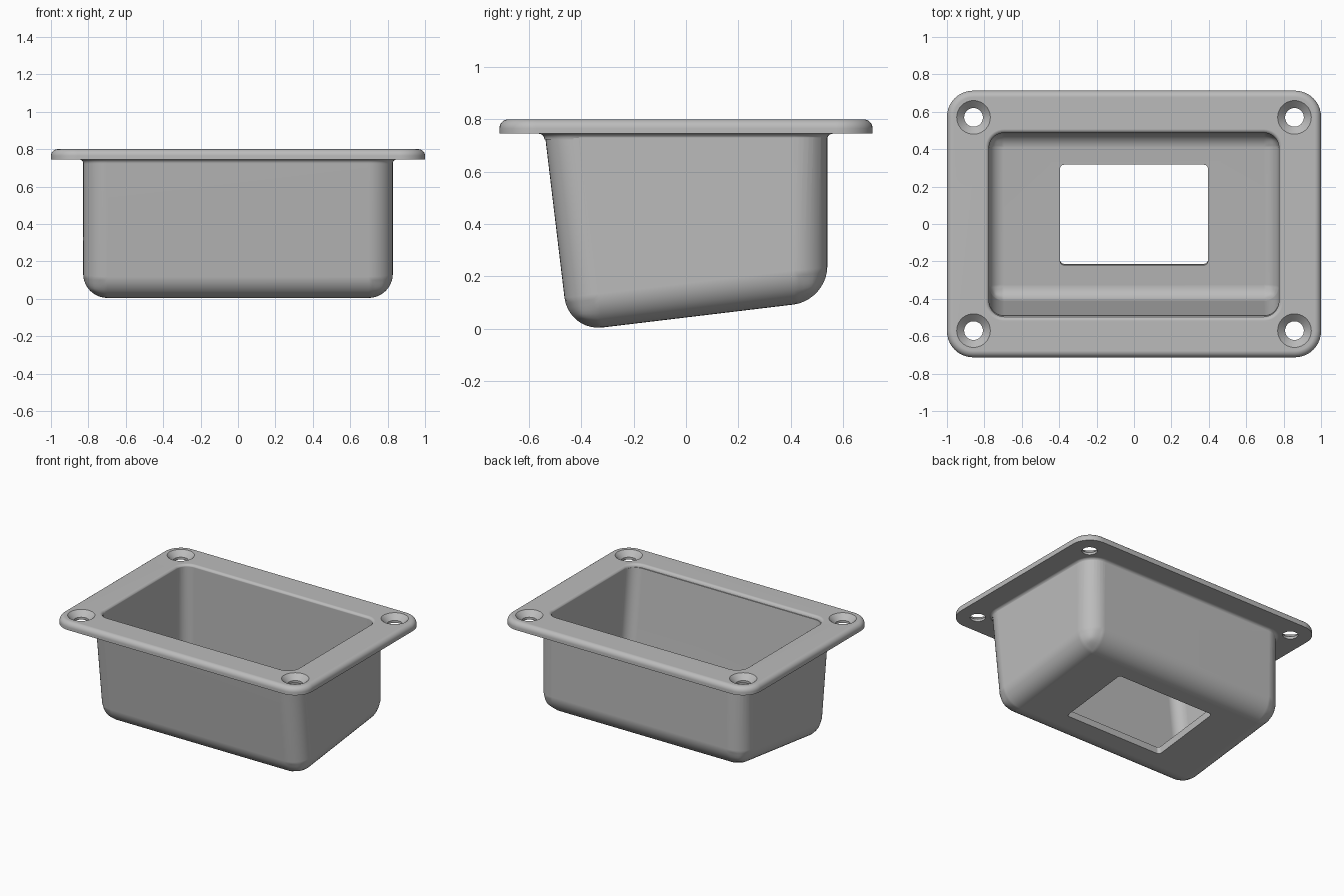
import bpy
import bmesh
import math
from mathutils import Vector

cube = bpy.data.objects.get("Cube")
if cube:
    bpy.data.objects.remove(cube, do_unlink=True)

gray = bpy.data.materials.new("plain gray")
gray.use_nodes = True
color = (0.5, 0.5, 0.5, 1)
gray.diffuse_color = color
gray.node_tree.nodes["Principled BSDF"].inputs["Base Color"].default_value = color


def finish(name, bm):
    bmesh.ops.recalc_face_normals(bm, faces=bm.faces)
    mesh = bpy.data.meshes.new(name)
    bm.to_mesh(mesh)
    bm.free()
    mesh.materials.append(gray)
    obj = bpy.data.objects.new(name, mesh)
    bpy.context.collection.objects.link(obj)
    return obj


def loft(name, half_x, half_y, radius, levels, segments=10):
    """Rounded rectangle stacked through (z, outward offset) levels."""
    bm = bmesh.new()
    rings = []
    for z, grow in levels:
        ring = []
        for i, (sx, sy) in enumerate([(1, 1), (-1, 1), (-1, -1), (1, -1)]):
            for k in range(segments + 1):
                a = (i + k / segments) * math.pi / 2
                r = radius + grow
                ring.append(bm.verts.new((sx * (half_x - radius) + r * math.cos(a),
                                          sy * (half_y - radius) + r * math.sin(a), z)))
        rings.append(ring)
    for low, high in zip(rings, rings[1:]):
        for i in range(len(low)):
            j = (i + 1) % len(low)
            bm.faces.new((low[i], low[j], high[j], high[i]))
    bm.faces.new(rings[0])
    bm.faces.new(rings[-1])
    return finish(name, bm)


TILT = 0.12


def tub(name, wall, top, radius):
    """Box with leaning front and tilted floor, inset by wall, rounded except at the top."""
    x = 0.828 - wall
    back = 0.54 - wall
    floor = 0.043 + wall

    def front(z):
        return -0.45 + wall - TILT * z

    front_z = (floor + TILT * (wall - 0.45)) / (1 + TILT * TILT)
    profile = [(front(top), top), (front(front_z), front_z),
               (back, floor + TILT * back), (back, top)]
    bm = bmesh.new()
    sides = [[bm.verts.new((s * x, y, z)) for y, z in profile] for s in (-1, 1)]
    for side in sides:
        bm.faces.new(side)
    for i in range(4):
        j = (i + 1) % 4
        bm.faces.new((sides[0][i], sides[0][j], sides[1][j], sides[1][i]))
    edges = [e for e in bm.edges if min(v.co.z for v in e.verts) < top - 0.01]
    bmesh.ops.bevel(bm, geom=edges, offset=radius, offset_type='OFFSET',
                    segments=10, profile=0.5, affect='EDGES', clamp_overlap=True)
    return finish(name, bm)


def combine(target, tool, operation):
    mod = target.modifiers.new("combine", 'BOOLEAN')
    mod.operation = operation
    mod.solver = 'EXACT'
    mod.object = tool
    bpy.context.view_layer.objects.active = target
    bpy.ops.object.modifier_apply(modifier=mod.name)
    bpy.data.objects.remove(tool, do_unlink=True)


# Flange with a rounded upper edge
quarter = [math.pi / 2 * k / 6 for k in range(7)]
R = 0.035
box = loft("recessed_mounting_box", 1, 0.713, 0.14,
           [(0.745, 0)] + [(0.8 - R + R * math.sin(a), R * math.cos(a) - R) for a in quarter])

# Tub and the fillet joining it to the flange
combine(box, tub("tub", 0, 0.775, 0.13), 'UNION')
F = 0.022
fillet = loft("flange_fillet", 0.827, 0.54, 0.13,
              [(0.745 - F + F * math.sin(a), F - F * math.cos(a)) for a in quarter]
              + [(0.77, F)])
fillet.location.y = -0.001
combine(box, fillet, 'UNION')

# Cavity and its softened rim
combine(box, tub("cavity", 0.053, 0.9, 0.08), 'DIFFERENCE')
rim = loft("rim_cutter", 0.774, 0.491, 0.08,
           [(0.8 - F + F * math.sin(a), F - F * math.cos(a)) for a in quarter]
           + [(0.85, F)])
rim.location.y = -0.005
combine(box, rim, 'DIFFERENCE')

# Rectangular window square to the tilted floor
window = loft("window_cutter", 0.395, 0.27, 0.02, [(-0.1, 0), (0.15, 0)], 5)
window.location = Vector((0, 0.055, 0.05))
window.rotation_euler.x = math.atan(TILT)
bpy.context.view_layer.update()
combine(box, window, 'DIFFERENCE')

# Countersunk screw holes in the corners
for sx in (-1, 1):
    for sy in (-1, 1):
        hole = loft("screw_hole_cutter", 0.05, 0.05, 0.05,
                    [(0.7, 0), (0.762, 0), (0.8, 0.04), (0.85, 0.04)])
        bm = bmesh.new()
        bm.from_mesh(hole.data)
        bmesh.ops.remove_doubles(bm, verts=bm.verts, dist=0.0001)
        bm.to_mesh(hole.data)
        bm.free()
        hole.location = (sx * 0.858, sy * 0.57, 0)
        bpy.context.view_layer.update()
        combine(box, hole, 'DIFFERENCE')

# Smooth the curves and keep flat walls flat
bpy.ops.object.select_all(action='DESELECT')
box.select_set(True)
bpy.context.view_layer.objects.active = box
bpy.ops.object.shade_smooth_by_angle(angle=math.radians(30))
weighted = box.modifiers.new("flat walls", 'WEIGHTED_NORMAL')
weighted.keep_sharp = True
